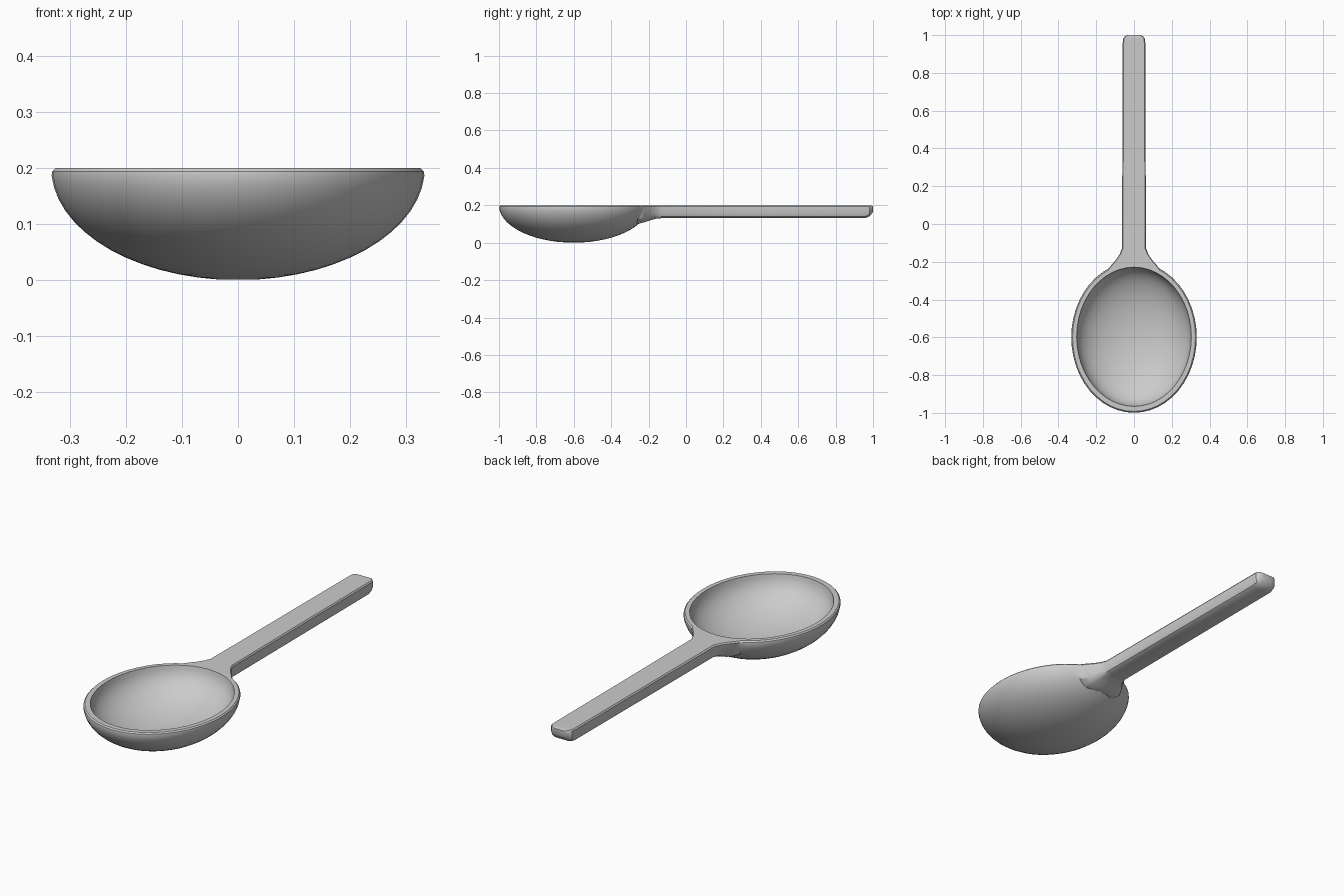
import bpy, bmesh, math

if "Cube" in bpy.data.objects:
    bpy.data.objects.remove(bpy.data.objects["Cube"])

CY = -0.6   # bowl centre along y
SEG = 48


def finish(name, bm):
    bmesh.ops.recalc_face_normals(bm, faces=bm.faces)
    me = bpy.data.meshes.new(name)
    bm.to_mesh(me)
    bm.free()
    ob = bpy.data.objects.new(name, me)
    bpy.context.collection.objects.link(ob)
    return ob


def loft(name, rings):
    bm = bmesh.new()
    loops = [[bm.verts.new(p) for p in ring] for ring in rings]
    n = len(loops[0])
    for a, b in zip(loops, loops[1:]):
        for i in range(n):
            j = (i + 1) % n
            bm.faces.new((a[i], a[j], b[j], b[i]))
    bm.faces.new(loops[0])
    bm.faces.new(loops[-1])
    return finish(name, bm)


def oval(rx, ry, z, cy=CY):
    return [(rx * math.cos(2 * math.pi * i / SEG),
             cy + ry * math.sin(2 * math.pi * i / SEG), z) for i in range(SEG)]


def half_ellipsoid(rx, ry, depth, top, stop, steps, cy):
    rings = []
    for k in range(1, steps + 1):
        a = math.radians(stop) * k / steps
        s = math.sin(a)
        rings.append(oval(rx * s, ry * s, top - depth * math.cos(a), cy))
    return rings


# Outer bowl with a rounded rim
outer = half_ellipsoid(0.333, 0.4, 0.2, 0.2, 86, 14, CY)
outer += [oval(0.331, 0.398, 0.194), oval(0.325, 0.392, 0.2)]
spoon = loft("spoon", outer)

# Hollow of the bowl
inner = half_ellipsoid(0.302, 0.367, 0.172, 0.2, 84, 14, CY + 0.003)
inner += [oval(0.304, 0.369, 0.203, CY + 0.003), oval(0.304, 0.369, 0.26, CY + 0.003)]
hollow = loft("hollow_cutter", inner)
hollow.hide_render = True


# Handle with a flared neck and a rounded tip
def section(y, w, zb, zt=0.2):
    flare = max(w - 0.063, 0)
    wm, wb = w - 0.3 * flare, w - 0.55 * flare
    half = [(w - 0.005, zt), (w, zt - 0.007), (wm, zb + 0.024),
            (wb - 0.006, zb + 0.008), (wb - 0.022, zb)]
    pts = half + [(-x, z) for x, z in reversed(half)]
    return [(x, y, z) for x, z in pts]


handle = loft("handle", [section(*s) for s in (
    (-0.30, 0.150, 0.100), (-0.25, 0.145, 0.102), (-0.22, 0.122, 0.110),
    (-0.19, 0.096, 0.120), (-0.16, 0.076, 0.128), (-0.13, 0.064, 0.131),
    (0.30, 0.062, 0.131), (0.955, 0.060, 0.131), (0.980, 0.058, 0.140),
    (0.993, 0.048, 0.155, 0.199), (1.0, 0.036, 0.165, 0.195))])

# Join the handle to the bowl, then carve the hollow
for ob, op in ((handle, 'UNION'), (hollow, 'DIFFERENCE')):
    mod = spoon.modifiers.new(op.lower(), 'BOOLEAN')
    mod.object = ob
    mod.operation = op
    mod.solver = 'EXACT'
    bpy.context.view_layer.objects.active = spoon
    bpy.ops.object.modifier_apply(modifier=mod.name)
    bpy.data.objects.remove(ob)

bpy.ops.object.select_all(action='DESELECT')
spoon.select_set(True)
bpy.ops.object.shade_smooth_by_angle(angle=math.radians(30))
